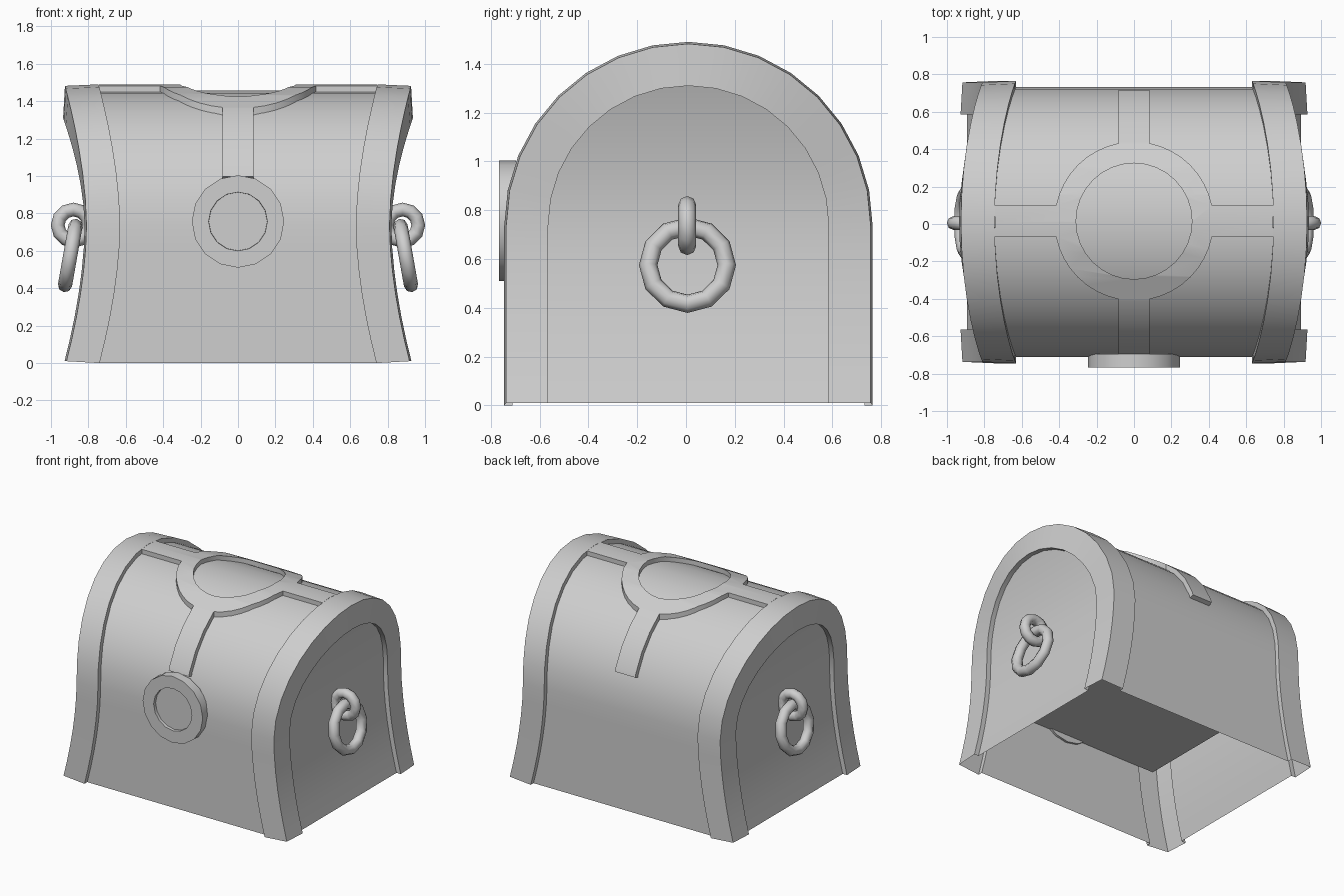
import bpy, bmesh
from math import sin, cos, pi, radians, asin
from mathutils import Matrix, Vector

cube = bpy.data.objects.get("Cube")
if cube:
    bpy.data.objects.remove(cube, do_unlink=True)

CY, SPRING, R_BAND, R_BODY = 0.01, 0.735, 0.755, 0.722
R_INNER, FOOT, WAIST, BAND_W = 0.575, 0.01, 0.81, 0.18

GREY = (0.62, 0.62, 0.62, 1)
grey = bpy.data.materials.new("plain grey")
grey.use_nodes = True
grey.diffuse_color = GREY
grey.node_tree.nodes["Principled BSDF"].inputs["Base Color"].default_value = GREY


def flare(h):
    """How far the ends lean out at height h above or below the waist."""
    return 0.11 * (abs(h) / SPRING) ** 1.75


def arch(r, foot=0.0, legs=6, steps=16):
    """Points (y, z) and flare of an arch with straight legs."""
    leg = [foot + (SPRING - foot) * i / legs for i in range(legs)]
    pts = [(CY + r, z, flare(SPRING - z)) for z in leg]
    for i in range(steps + 1):
        a = pi * i / steps
        pts.append((CY + r * cos(a), SPRING + r * sin(a), flare(R_BAND * sin(a))))
    return pts + [(CY - r, z, flare(SPRING - z)) for z in reversed(leg)]


def finish(ob, smooth=30):
    ob.data.materials.clear()
    ob.data.materials.append(grey)
    bpy.ops.object.select_all(action='DESELECT')
    ob.select_set(True)
    bpy.context.view_layer.objects.active = ob
    bpy.ops.object.shade_smooth_by_angle(angle=radians(smooth))
    return ob


def link(name, bm):
    me = bpy.data.meshes.new(name)
    bm.to_mesh(me)
    bm.free()
    ob = bpy.data.objects.new(name, me)
    bpy.context.collection.objects.link(ob)
    return ob


def make(name, verts, faces):
    """Mesh whose faces point away from the middle of the chest."""
    bm = bmesh.new()
    vs = [bm.verts.new(v) for v in verts]
    for f in faces:
        bm.faces.new([vs[i] for i in f])
    bmesh.ops.recalc_face_normals(bm, faces=bm.faces)
    bm.normal_update()
    middle = Vector((0, CY, SPRING))
    if sum(f.normal.dot(f.calc_center_median() - middle) * f.calc_area() for f in bm.faces) < 0:
        bmesh.ops.reverse_faces(bm, faces=bm.faces)
    return link(name, bm)


def loft(name, rows, closed=False):
    """Skin a list of equal rows; closed rows also get end caps."""
    n, verts, faces = len(rows[0]), [p for r in rows for p in r], []
    for i in range(len(rows) - 1):
        for j in range(n if closed else n - 1):
            k = (j + 1) % n
            faces.append((i * n + j, i * n + k, (i + 1) * n + k, (i + 1) * n + j))
    if closed:
        faces += [tuple(range(n)), tuple(range(len(verts) - n, len(verts)))]
    return make(name, verts, faces)


def prism(name, outline):
    return loft(name, [[(x, y, z) for x, y in outline] for z in (0.5, 1.7)], True)


def cut(ob, cutter, op):
    m = ob.modifiers.new("cut", 'BOOLEAN')
    m.operation, m.object, m.solver = op, cutter, 'EXACT'
    bpy.context.view_layer.objects.active = ob
    bpy.ops.object.modifier_apply(modifier=m.name)
    bpy.data.objects.remove(cutter, do_unlink=True)


# Body: arched shell between the bands, open underneath, with an inner floor
finish(loft("body", [[(s * (WAIST - BAND_W + f), y, z) for s in (-1, 1)]
                     for y, z, f in arch(R_BODY)]))
fx, fy, fz = 0.76, 0.72, 0.56
finish(make("floor", [(-fx, CY - fy, fz), (fx, CY - fy, fz), (fx, CY + fy, fz), (-fx, CY + fy, fz)],
            [(0, 1, 2, 3)]))

# End bands as a stepped skin, and end panels set in by an even depth
section = [(R_BODY, -BAND_W, 0), (R_BAND, -BAND_W, 0),
           (R_BAND - 0.008, 0, FOOT), (R_INNER, 0.01, FOOT), (R_INNER, -0.025, FOOT)]
for side, s in (("left", 1), ("right", -1)):
    loops = [[(s * (WAIST + f + dx), y, z) for y, z, f in arch(r, foot)]
             for r, dx, foot in section]
    finish(loft(side + "_band", list(zip(*loops))))

    panel = loops[-1]
    n = len(panel)
    faces = [(i, i + 1, n - 2 - i, n - 1 - i) for i in range(n // 2 - 1)]
    faces.append((n // 2 - 1, n // 2, n // 2 + 1))
    finish(make(side + "_end_panel", panel, faces))

    # Handle: small fixed loop with a hanging ring
    bpy.ops.mesh.primitive_torus_add(major_segments=12, minor_segments=8, major_radius=0.084,
                                     minor_radius=0.037, location=(s * 0.88, 0.005, 0.737),
                                     rotation=(pi / 2, 0, 0))
    bpy.context.object.name = side + "_handle_loop"
    finish(bpy.context.object, 60)
    bpy.ops.mesh.primitive_torus_add(major_segments=12, minor_segments=8, major_radius=0.161,
                                     minor_radius=0.038, location=(s * 0.897, 0.006, 0.575),
                                     rotation=(0, s * radians(80), 0))
    bpy.context.object.name = side + "_handle_ring"
    finish(bpy.context.object, 60)

# Raised cross strap with a round opening, cut from a curved shell
half_w, ring_r, mid_y = 0.083, 0.425, CY + 0.005
a0 = asin(half_w / ring_r)
outline = []
for q in range(4):
    turn = Matrix.Rotation(q * pi / 2, 2)
    reach = 0.9 if q % 2 else 0.743
    pts = [(reach, -half_w), (reach, half_w)]
    for i in range(9):
        a = a0 + (pi / 2 - 2 * a0) * i / 8
        pts.append((ring_r * cos(a), ring_r * sin(a)))
    outline += [turn @ Vector(p) + Vector((0, mid_y)) for p in pts]

# The shell follows the band's facets; its ends stop part way along one
step, tip = pi / 16, radians(20.4)
tip_scale = cos(step / 2) / cos(tip - 1.5 * step)
polar = [(tip, tip_scale)] + [(i * step, 1) for i in range(2, 15)] + [(pi - tip, tip_scale)]
shell = [(CY + r * k * cos(a), SPRING + r * k * sin(a))
         for r, order in ((R_BAND, polar), (0.69, polar[::-1])) for a, k in order]
strap = loft("cross_strap", [[(x, y, z) for y, z in shell] for x in (-0.78, 0.78)], True)
cut(strap, prism("strap_cutter", outline), 'INTERSECT')
hole = [(0.31 * cos(i * step), mid_y + 0.31 * sin(i * step)) for i in range(32)]
cut(strap, prism("hole_cutter", hole), 'DIFFERENCE')
finish(strap)

# Round lock plate with a sunken centre
bm = bmesh.new()
bmesh.ops.create_cone(bm, cap_ends=True, segments=16, radius1=0.247, radius2=0.247, depth=0.07)
cap = max(bm.faces, key=lambda f: f.calc_center_median().z)
bmesh.ops.inset_individual(bm, faces=[cap], thickness=0.09)
bmesh.ops.inset_individual(bm, faces=[cap], thickness=0.001, depth=-0.022)
bm.transform(Matrix.Translation((0, -0.731, 0.757)) @ Matrix.Rotation(pi / 2, 4, 'X'))
finish(link("lock_plate", bm))
